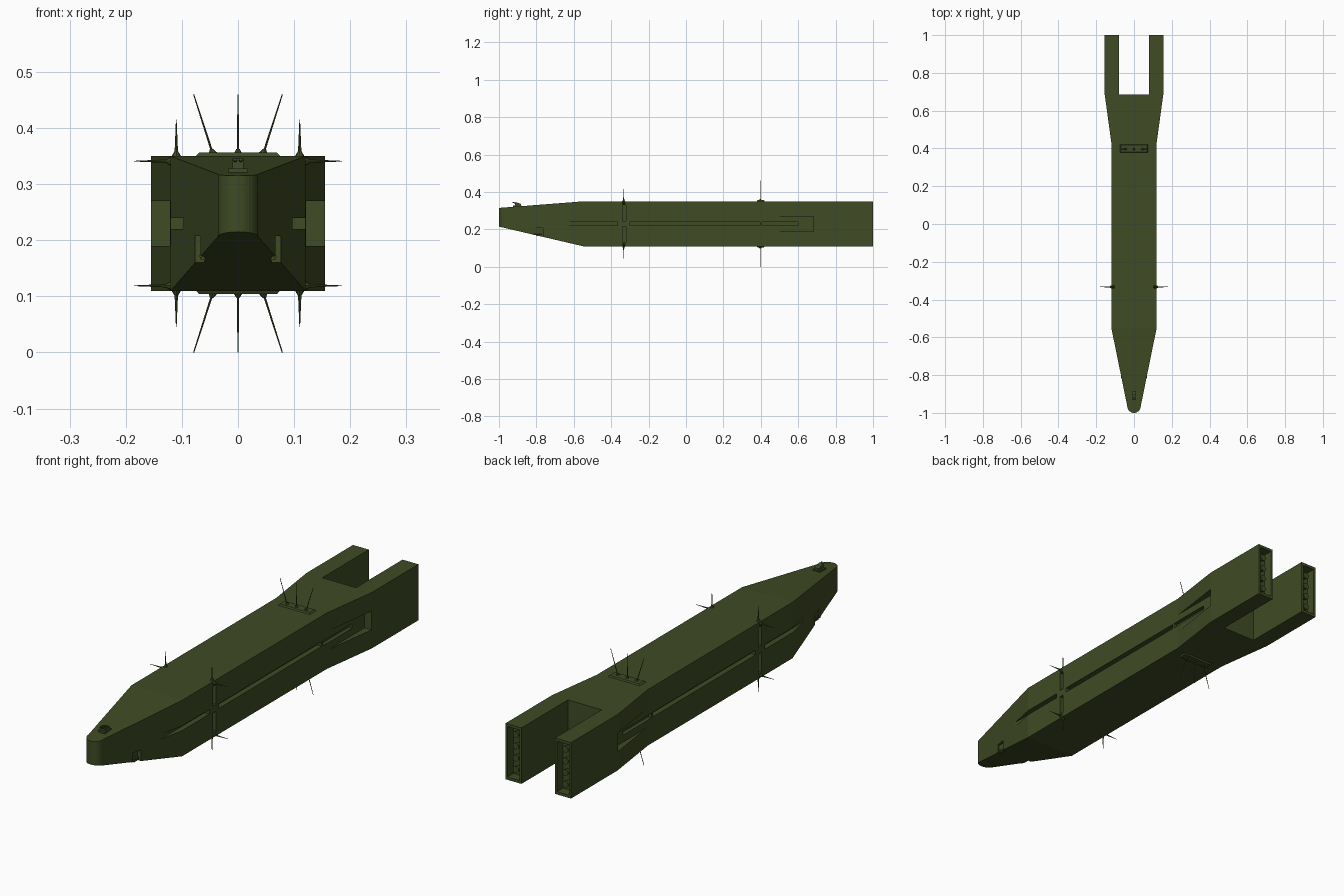
import bpy, bmesh, math
from mathutils import Vector

if "Cube" in bpy.data.objects:
    bpy.data.objects.remove(bpy.data.objects["Cube"])

green = bpy.data.materials.new("olive_green")
green.diffuse_color = (0.05, 0.07, 0.018, 1)
green.use_nodes = True
green.node_tree.nodes["Principled BSDF"].inputs["Base Color"].default_value = green.diffuse_color


def finish(name, bm, smooth=False):
    bmesh.ops.recalc_face_normals(bm, faces=bm.faces[:])
    me = bpy.data.meshes.new(name)
    bm.to_mesh(me)
    bm.free()
    ob = bpy.data.objects.new(name, me)
    bpy.context.collection.objects.link(ob)
    me.materials.append(green)
    if smooth:
        me.shade_smooth()
    return ob


def box(bm, x0, x1, y0, y1, z0, z1):
    vs = bmesh.ops.create_cube(bm, size=1)["verts"]
    for v in vs:
        v.co = Vector((x0 if v.co.x < 0 else x1, y0 if v.co.y < 0 else y1, z0 if v.co.z < 0 else z1))
    return vs


def spike(bm, a, b, r0, r1, seg=8):
    a, b = Vector(a), Vector(b)
    d = b - a
    rot = d.to_track_quat('Z', 'Y')
    vs = bmesh.ops.create_cone(bm, cap_ends=True, segments=seg, radius1=r0, radius2=r1, depth=d.length)["verts"]
    for v in vs:
        v.co = rot @ v.co + (a + b) / 2


# Hull: plan outline extruded, top and bottom sloping over the nose
half = [(0.08, 0.685), (0.08, 1), (0.155, 1), (0.155, 0.685), (0.12, 0.43), (0.12, -0.55)]
half += [(0.036 * math.cos(t), -0.963 - 0.037 * math.sin(t)) for t in [i * math.pi / 16 for i in range(8)]]
outline = half + [(0, -1)] + [(-x, y) for x, y in reversed(half)]


def nose(y):
    return max(0, (-0.55 - y) / 0.45)


bm = bmesh.new()
rings = []
for z in (0, 1):
    rings.append([bm.verts.new((x, y, z)) for x, y in outline])
    bm.faces.new(rings[-1])
n = len(outline)
for i in range(n):
    j = (i + 1) % n
    bm.faces.new((rings[0][i], rings[0][j], rings[1][j], rings[1][i]))
for y in (-0.55, 0.43, 0.685):
    bmesh.ops.bisect_plane(bm, geom=bm.verts[:] + bm.edges[:] + bm.faces[:],
                           plane_co=(0, y, 0), plane_no=(0, 1, 0), dist=1e-5)
for v in bm.verts:
    t = nose(v.co.y)
    v.co.z = 0.11 + 0.105 * t if v.co.z < 0.5 else 0.35 - 0.035 * t
bmesh.ops.triangulate(bm, faces=[f for f in bm.faces if len(f.verts) > 4])
hull = finish("hull", bm)


def carve(boxes):
    """Cut mirrored boxes out of the hull."""
    bm = bmesh.new()
    for x0, x1, *r in boxes:
        box(bm, x0, x1, *r)
        box(bm, -x1, -x0, *r)
    cut = finish("cutter", bm)
    cut.hide_render = True
    m = hull.modifiers.new("cut", 'BOOLEAN')
    m.operation, m.solver, m.object = 'DIFFERENCE', 'EXACT', cut
    bpy.context.view_layer.objects.active = hull
    bpy.ops.object.modifier_apply(modifier=m.name)
    bpy.data.objects.remove(cut)


# Side bays, rear engine bays, nose gun bays
carve([(0.1215, 0.2, 0.425, 0.683, 0.19, 0.27),
       (0.089, 0.146, 0.96, 1.1, 0.122, 0.338),
       (0.06, 0.2, -0.81, -0.765, 0.05, 0.208)])
# Side trenches and the vertical slots
carve([(0.097, 0.2, -0.75, -0.365, 0.22, 0.24),
       (0.097, 0.2, -0.30, 0.395, 0.22, 0.24),
       (0.105, 0.2, 0.405, 0.60, 0.22, 0.24),
       (0.105, 0.2, -0.34, -0.32, 0.245, 0.33),
       (0.105, 0.2, -0.34, -0.32, 0.13, 0.215)])

# Engine nozzles in the rear bays
bm = bmesh.new()
for s in (-1, 1):
    for i in range(4):
        z = 0.23 + (i - 1.5) * 0.05
        spike(bm, (s * 0.1175, 0.955, z), (s * 0.1175, 0.985, z), 0.008, 0.014, 12)
finish("engine_nozzles", bm)

# Forward antennas at the hull corners
bm = bmesh.new()
for sx in (-1, 1):
    for sz in (-1, 1):
        for p, d, l in (((0.11, 0.119), (0, 1), 0.066), ((0.119, 0.111), (1, 0), 0.066)):
            at = lambda k: (sx * (p[0] + d[0] * k), -0.333, 0.23 + sz * (p[1] + d[1] * k))
            spike(bm, at(0), at(0.01), 0.009, 0.003)
            spike(bm, at(0.01), at(l), 0.003, 0.0006)
finish("corner_antennas", bm)

# Rear antenna groups with chamfered base plates, above and below
bm = bmesh.new()
for sz in (-1, 1):
    for v in box(bm, -0.077, 0.077, 0.378, 0.422, 0.23 + sz * 0.118, 0.23 + sz * 0.126):
        if abs(v.co.z - 0.23) > 0.122:
            v.co.x *= 0.9
            v.co.y = 0.4 + (v.co.y - 0.4) * 0.8
    for k in (-1, 0, 1):
        a, b = Vector((k * 0.045, 0.397, 0.23 + sz * 0.124)), Vector((k * 0.079, 0.397, 0.23 + sz * 0.23))
        spike(bm, a, a.lerp(b, 0.08), 0.008, 0.003)
        spike(bm, a, b, 0.002, 0.001)
finish("antenna_groups", bm)

# Small turret on top of the nose
bm = bmesh.new()
for v in box(bm, -0.017, 0.017, -0.925, -0.88, 0.318, 0.328):
    pass
for v in box(bm, -0.010, 0.010, -0.915, -0.883, 0.326, 0.346):
    if v.co.z > 0.34 and v.co.y > -0.9:
        v.co.z -= 0.009
for s in (-1, 1):
    spike(bm, (s * 0.005, -0.90, 0.340), (s * 0.005, -0.928, 0.344), 0.003, 0.003)
finish("nose_turret", bm)

# Guns in the lower nose bays
bm = bmesh.new()
for s in (-1, 1):
    box(bm, *sorted((s * 0.058, s * 0.067)), -0.80, -0.77, 0.165, 0.18)
    spike(bm, (s * 0.066, -0.77, 0.172), (s * 0.066, -0.815, 0.172), 0.003, 0.003)
finish("bay_guns", bm)
